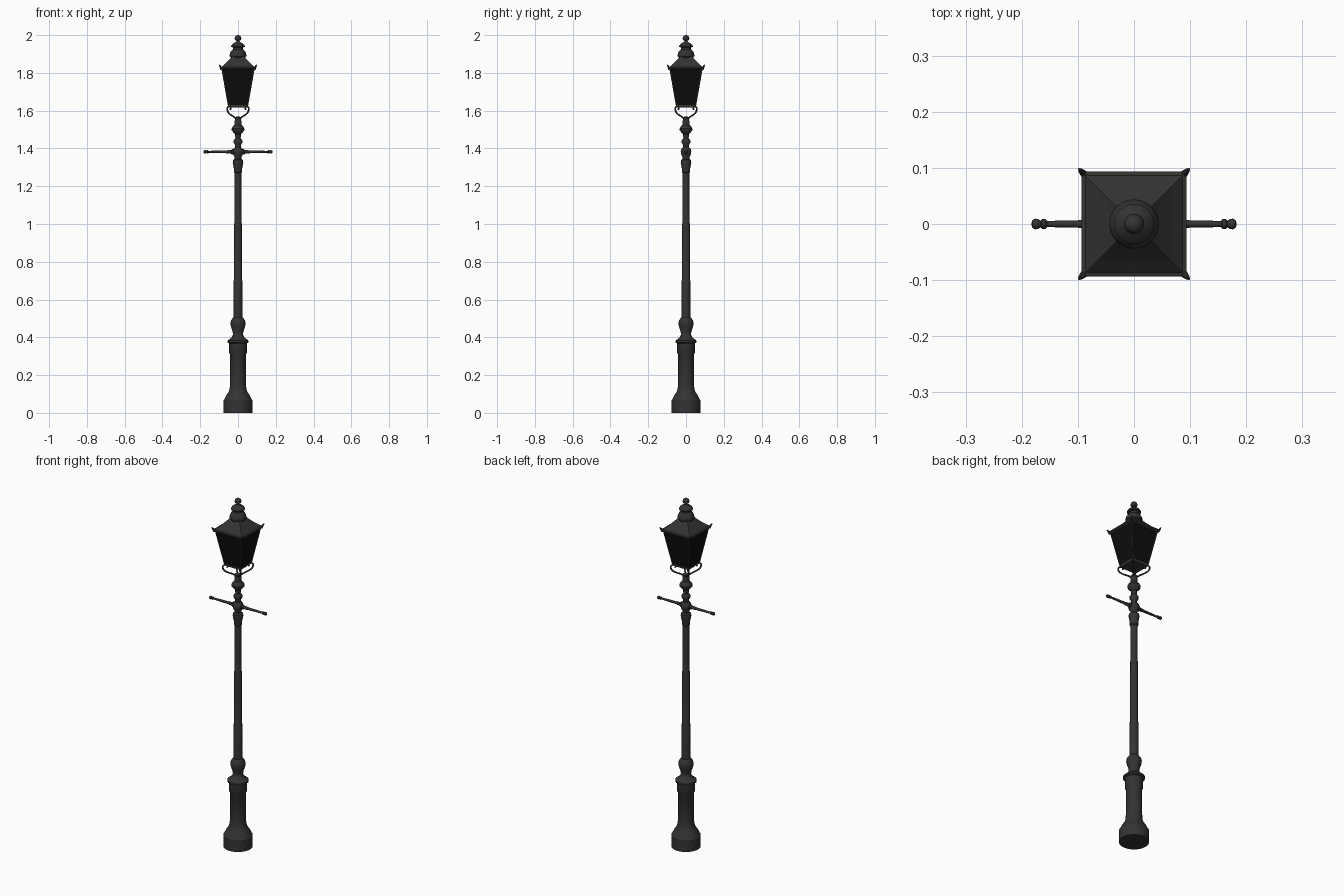
import bpy, bmesh, math
from mathutils import Vector, Matrix

if "Cube" in bpy.data.objects:
    bpy.data.objects.remove(bpy.data.objects["Cube"])


def material(name, rgb):
    m = bpy.data.materials.new(name)
    m.diffuse_color = (*rgb, 1)
    m.use_nodes = True
    m.node_tree.nodes["Principled BSDF"].inputs["Base Color"].default_value = m.diffuse_color
    return m


IRON = material("dark iron", (0.033, 0.033, 0.033))
GLASS = material("black glass", (0.004, 0.004, 0.004))


def finish(bm, name, mat, smooth=True):
    bmesh.ops.recalc_face_normals(bm, faces=bm.faces)
    me = bpy.data.meshes.new(name)
    bm.to_mesh(me)
    bm.free()
    ob = bpy.data.objects.new(name, me)
    bpy.context.collection.objects.link(ob)
    me.materials.append(mat)
    if smooth:
        bpy.context.view_layer.objects.active = ob
        ob.select_set(True)
        bpy.ops.object.shade_smooth_by_angle(angle=math.radians(35))
        ob.select_set(False)
    return ob


def lathe(name, profile, n=24, mat=IRON, rot=None, start=0.0, smooth=True):
    """Rings of n corners at (radius, height), capped at both ends."""
    bm = bmesh.new()
    rings = [[bm.verts.new((r * math.cos(start + 2 * math.pi * i / n),
                            r * math.sin(start + 2 * math.pi * i / n), z))
              for i in range(n)] for r, z in profile]
    for a, b in zip(rings, rings[1:]):
        for i in range(n):
            j = (i + 1) % n
            bm.faces.new((a[i], a[j], b[j], b[i]))
    bm.faces.new(rings[0])
    bm.faces.new(rings[-1])
    if rot:
        bm.transform(rot)
    return finish(bm, name, mat, smooth)


def square(name, profile, mat=IRON):
    """Square loft from (half width, height)."""
    return lathe(name, [(h * math.sqrt(2), z) for h, z in profile], 4, mat,
                 start=math.pi / 4, smooth=False)


def tube(name, pts, radius, closed_res=3):
    cu = bpy.data.curves.new(name, 'CURVE')
    cu.dimensions = '3D'
    cu.bevel_depth = radius
    cu.bevel_resolution = 2
    cu.use_fill_caps = True
    cu.resolution_u = 5
    sp = cu.splines.new('NURBS')
    sp.points.add(len(pts) - 1)
    for p, co in zip(sp.points, pts):
        p.co = (*co, 1)
    sp.use_endpoint_u = True
    sp.order_u = 3
    ob = bpy.data.objects.new(name, cu)
    bpy.context.collection.objects.link(ob)
    cu.materials.append(IRON)


def bar(name, a, b, r):
    a, b = Vector(a), Vector(b)
    d = b - a
    m = Matrix.Translation(a) @ d.to_track_quat('Z', 'Y').to_matrix().to_4x4()
    lathe(name, [(r, 0), (r, d.length)], 6, rot=m)


# Pedestal and vase above it
lathe("pedestal", [(0.077, 0), (0.077, 0.065), (0.072, 0.072), (0.064, 0.09),
                   (0.052, 0.108), (0.048, 0.115), (0.044, 0.13), (0.042, 0.16),
                   (0.042, 0.31), (0.047, 0.318), (0.047, 0.368), (0.056, 0.373),
                   (0.056, 0.382), (0.046, 0.39), (0.033, 0.4), (0.027, 0.415),
                   (0.028, 0.43), (0.038, 0.46), (0.04, 0.475), (0.037, 0.49),
                   (0.028, 0.502), (0.024, 0.506)])

# Tapered post in stepped sections
lathe("post", [(0.024, 0.5), (0.023, 0.7), (0.0215, 0.705), (0.0205, 1.0),
               (0.0195, 1.005), (0.018, 1.275)], 16)

# Turned neck
lathe("neck", [(0.018, 1.27), (0.022, 1.275), (0.022, 1.295), (0.026, 1.315),
               (0.028, 1.328), (0.026, 1.338), (0.018, 1.345), (0.018, 1.355),
               (0.027, 1.37), (0.028, 1.383), (0.026, 1.395), (0.016, 1.407),
               (0.016, 1.42), (0.023, 1.43), (0.023, 1.442), (0.014, 1.455),
               (0.016, 1.475), (0.025, 1.485), (0.033, 1.495), (0.034, 1.505),
               (0.028, 1.515), (0.018, 1.525), (0.017, 1.555), (0.019, 1.558),
               (0.019, 1.563), (0.006, 1.57)])

# Ladder rest: two mirrored arms with turned ends
for side, word in ((1, "right"), (-1, "left")):
    m = Matrix.Translation((0, 0, 1.382)) @ Matrix.Rotation(side * math.pi / 2, 4, 'Y')
    lathe("ladder_arm_" + word,
          [(0.014, 0.015), (0.014, 0.032), (0.009, 0.038), (0.009, 0.055),
           (0.0075, 0.06), (0.0055, 0.155), (0.0085, 0.158), (0.0085, 0.164),
           (0.006, 0.167), (0.009, 0.171), (0.0095, 0.176), (0.007, 0.181),
           (0.002, 0.183)], 12, rot=m)

# Lantern body: dark glass, bottom and top frames
B, T, ZB, ZT = 0.049, 0.084, 1.622, 1.822
square("lantern_glass", [(B, ZB), (T, ZT)], GLASS)
square("lantern_bottom_rim", [(B + .001, ZB - .004), (B + .003, ZB), (B + .003, ZB + .008)])
square("lantern_top_rim", [(T, ZT - .006), (0.094, ZT), (0.094, ZT + .008), (0.088, ZT + .01)])

# Roof and chimney
square("roof", [(0.091, 1.828), (0.066, 1.85), (0.045, 1.872), (0.03, 1.89)])
lathe("chimney", [(0.038, 1.865), (0.04, 1.885), (0.044, 1.888), (0.044, 1.897),
                  (0.04, 1.91), (0.032, 1.921), (0.026, 1.925), (0.026, 1.935),
                  (0.036, 1.937), (0.036, 1.943), (0.028, 1.954), (0.013, 1.962),
                  (0.008, 1.966), (0.008, 1.97), (0.015, 1.974), (0.018, 1.983),
                  (0.015, 1.993), (0.008, 1.999), (0.001, 2.0)])

# Corner bars, roof spikes and scroll brackets on the four diagonals
for i, (sx, sy) in enumerate(((1, 1), (-1, 1), (-1, -1), (1, -1))):
    bar(f"corner_bar_{i}", (sx * B, sy * B, ZB), (sx * T, sy * T, ZT), 0.004)
    m = (Matrix.Translation((sx * 0.087, sy * 0.087, 1.82))
         @ Vector((sx * 0.01, sy * 0.01, 0.022)).to_track_quat('Z', 'Y').to_matrix().to_4x4())
    lathe(f"corner_spike_{i}", [(0.007, 0), (0.006, 0.012), (0.003, 0.027)], 8, rot=m)
    path = [(0.012, 1.555), (0.025, 1.566), (0.05, 1.575), (0.078, 1.592),
            (0.082, 1.618), (0.06, 1.626), (0.05, 1.612), (0.06, 1.606)]
    k = math.sqrt(0.5)
    tube(f"scroll_bracket_{i}", [(sx * d * k, sy * d * k, z) for d, z in path], 0.0045)
